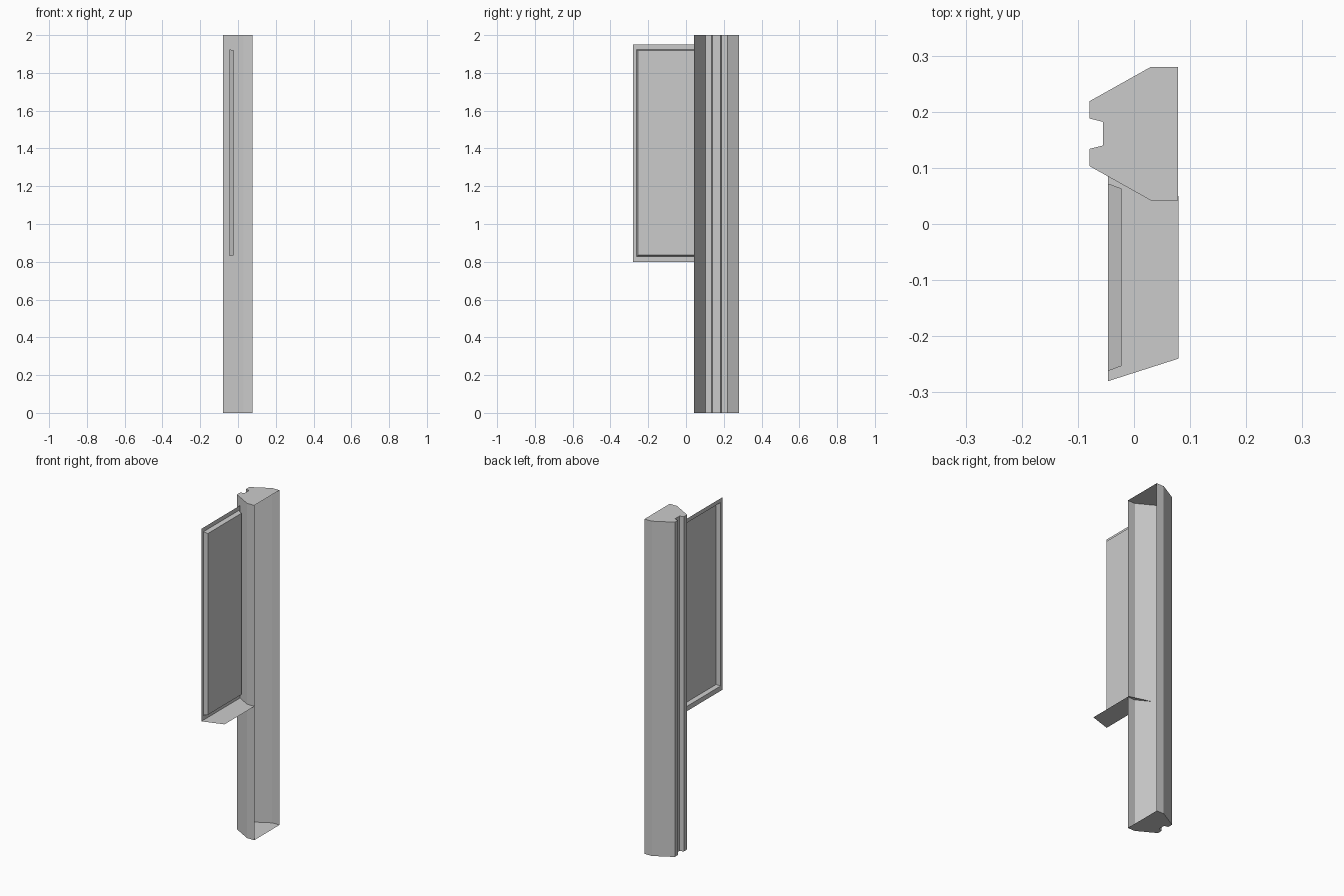
import bpy
import bmesh

cube = bpy.data.objects.get("Cube")
if cube:
    bpy.data.objects.remove(cube, do_unlink=True)

grey = bpy.data.materials.new("plain_grey")
grey.use_nodes = True
grey.diffuse_color = (0.6, 0.6, 0.6, 1)
grey.node_tree.nodes["Principled BSDF"].inputs["Base Color"].default_value = (0.6, 0.6, 0.6, 1)


def finish(name, bm):
    mesh = bpy.data.meshes.new(name)
    bm.to_mesh(mesh)
    bm.free()
    mesh.materials.append(grey)
    obj = bpy.data.objects.new(name, mesh)
    bpy.context.collection.objects.link(obj)
    return obj


def ring(bm, points):
    return [bm.verts.new(p) for p in points]


# Post: half profile mirrored about its centre line, extruded up, open on the +x side
MID = 0.161
half = [(0.078, 0.119), (0.03, 0.119), (-0.079, 0.058), (-0.079, 0.027), (-0.055, 0.021)]
profile = [(x, MID + d) for x, d in half] + [(x, MID - d) for x, d in reversed(half)]
bm = bmesh.new()
low = ring(bm, [(x, y, 0) for x, y in profile])
high = ring(bm, [(x, y, 2) for x, y in profile])
for i in range(len(profile) - 1):
    bm.faces.new((low[i], low[i + 1], high[i + 1], high[i]))
bm.faces.new(high)
bm.faces.new(low[::-1])
finish("post", bm)


# Side panel: framed face with a tapered recess, plus its underside
def rectangle(x, y_back, y_front, z_low, z_high):
    return [(x, y_back, z_low), (x, y_front, z_low), (x, y_front, z_high), (x, y_back, z_high)]


bm = bmesh.new()
loops = [ring(bm, rectangle(*r)) for r in (
    (-0.046, 0.085, -0.28, 0.8, 1.95),
    (-0.046, 0.072, -0.262, 0.829, 1.925),
    (-0.022, 0.063, -0.253, 0.835, 1.918),
)]
for outer, inner in zip(loops, loops[1:]):
    for i in range(4):
        j = (i + 1) % 4
        bm.faces.new((outer[i], outer[j], inner[j], inner[i]))
bm.faces.new(loops[-1])
far_edge = ring(bm, [(0.079, 0.05, 0.8), (0.079, -0.24, 0.8)])
bm.faces.new((loops[0][1], loops[0][0], *far_edge))
finish("side_panel", bm)
